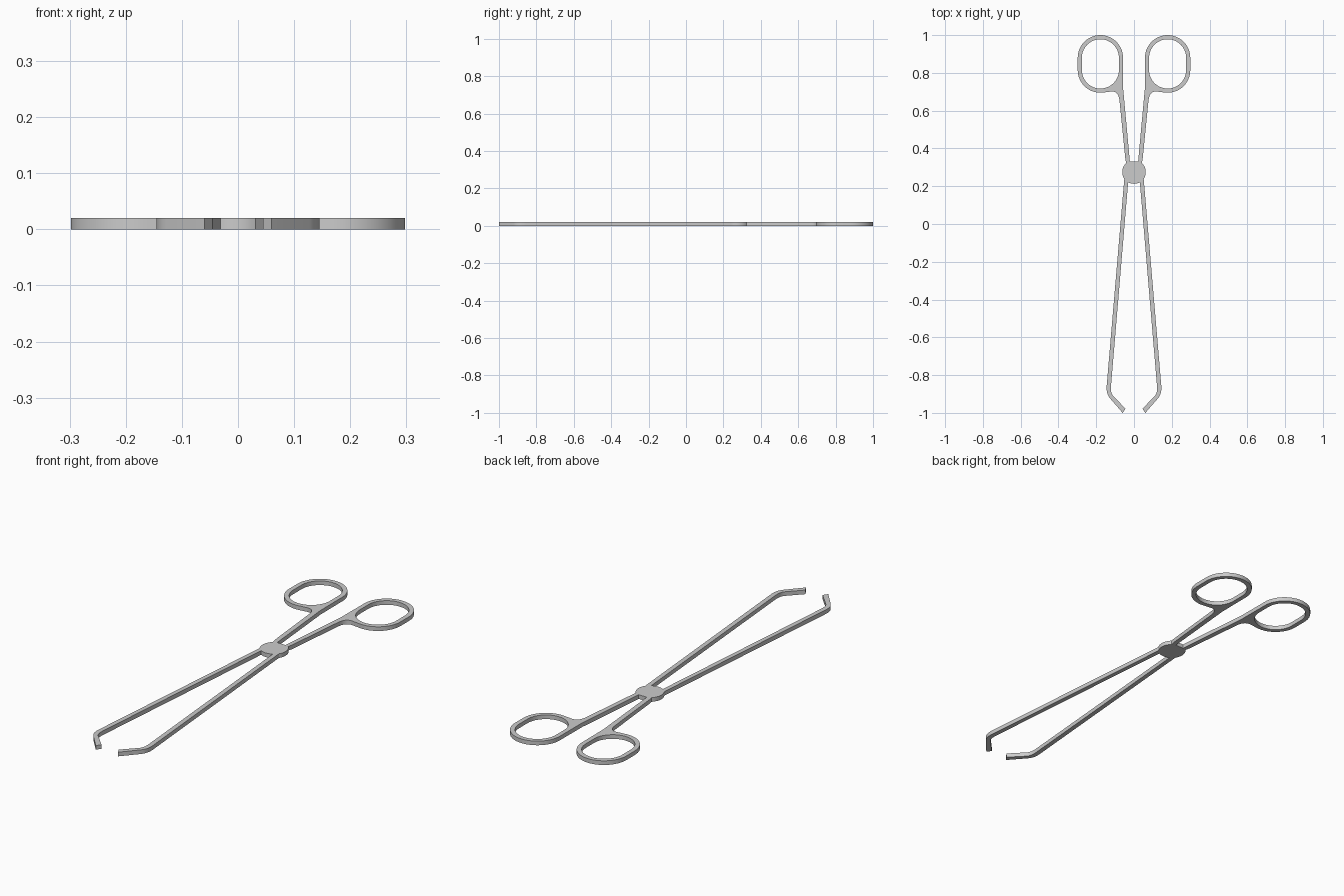
import bpy, bmesh
from math import cos, sin, radians

if "Cube" in bpy.data.objects:
    bpy.data.objects.remove(bpy.data.objects["Cube"])

THICK = 0.02


def arc(cx, cy, rx, ry, a0, a1, n):
    """Points along an elliptical arc, angles in degrees."""
    out = []
    for i in range(n + 1):
        a = radians(a0 + (a1 - a0) * i / n)
        out.append((cx + rx * cos(a), cy + ry * sin(a)))
    return out


def bend(p, c, q, n=6):
    """Rounded corner from p to q with control point c."""
    out = []
    for i in range(n + 1):
        t = i / n
        out.append(tuple((1 - t) ** 2 * p[k] + 2 * t * (1 - t) * c[k] + t * t * q[k]
                         for k in range(2)))
    return out


def mirror(pts):
    return [(-x, y) for x, y in reversed(pts)]


# Right half outline, from the crotch between the handles round to the hinge bottom
half = [(0.0, 0.33), (0.022, 0.33), (0.053, 0.67)]
half += [(0.057, 0.71)]
# finger ring, outside
half += arc(0.178, 0.88, 0.12, 0.12, 180, 0, 28)
half += arc(0.178, 0.815, 0.12, 0.12, 0, -100, 16)
# web between ring and shank
half += bend((0.13, 0.70), (0.083, 0.71), (0.077, 0.655), 8)
# shank down to the hinge boss
half += [(0.046, 0.345)]
half += arc(0.0, 0.275, 0.062, 0.065, 48, -34, 12)
# jaw arm, outer edge, bent tip, inner edge
half += bend((0.144, -0.85), (0.15, -0.895), (0.128, -0.922))
half += [(0.06, -1.0), (0.045, -0.978)]
half += bend((0.112, -0.908), (0.124, -0.893), (0.122, -0.86))
# lower edge of the hinge boss
half += arc(0.0, 0.275, 0.062, 0.062, -60, -90, 5)

outline = half + mirror(half[1:-1])

# finger ring hole
hole = (arc(0.178, 0.88, 0.098, 0.098, 180, 0, 28)
        + arc(0.178, 0.815, 0.098, 0.098, 0, -180, 28))

# Filled, extruded flat profile
cu = bpy.data.curves.new("forceps_profile", 'CURVE')
cu.dimensions = '2D'
cu.fill_mode = 'BOTH'
cu.extrude = THICK / 2
for pts in (outline, hole, mirror(hole)):
    sp = cu.splines.new('POLY')
    sp.points.add(len(pts) - 1)
    for p, (x, y) in zip(sp.points, pts):
        p.co = (x, y, 0, 1)
    sp.use_cyclic_u = True

ob = bpy.data.objects.new("forceps_body", cu)
bpy.context.collection.objects.link(ob)
bpy.context.view_layer.objects.active = ob
ob.select_set(True)
bpy.ops.object.convert(target='MESH')
ob = bpy.context.view_layer.objects.active

# Weld caps to walls and rest the part on the ground
bm = bmesh.new()
bm.from_mesh(ob.data)
bmesh.ops.remove_doubles(bm, verts=bm.verts, dist=1e-5)
bmesh.ops.recalc_face_normals(bm, faces=bm.faces)
bmesh.ops.translate(bm, verts=bm.verts, vec=(0, 0, THICK / 2))
bm.to_mesh(ob.data)
bm.free()
bpy.ops.object.shade_smooth_by_angle(angle=radians(30))
